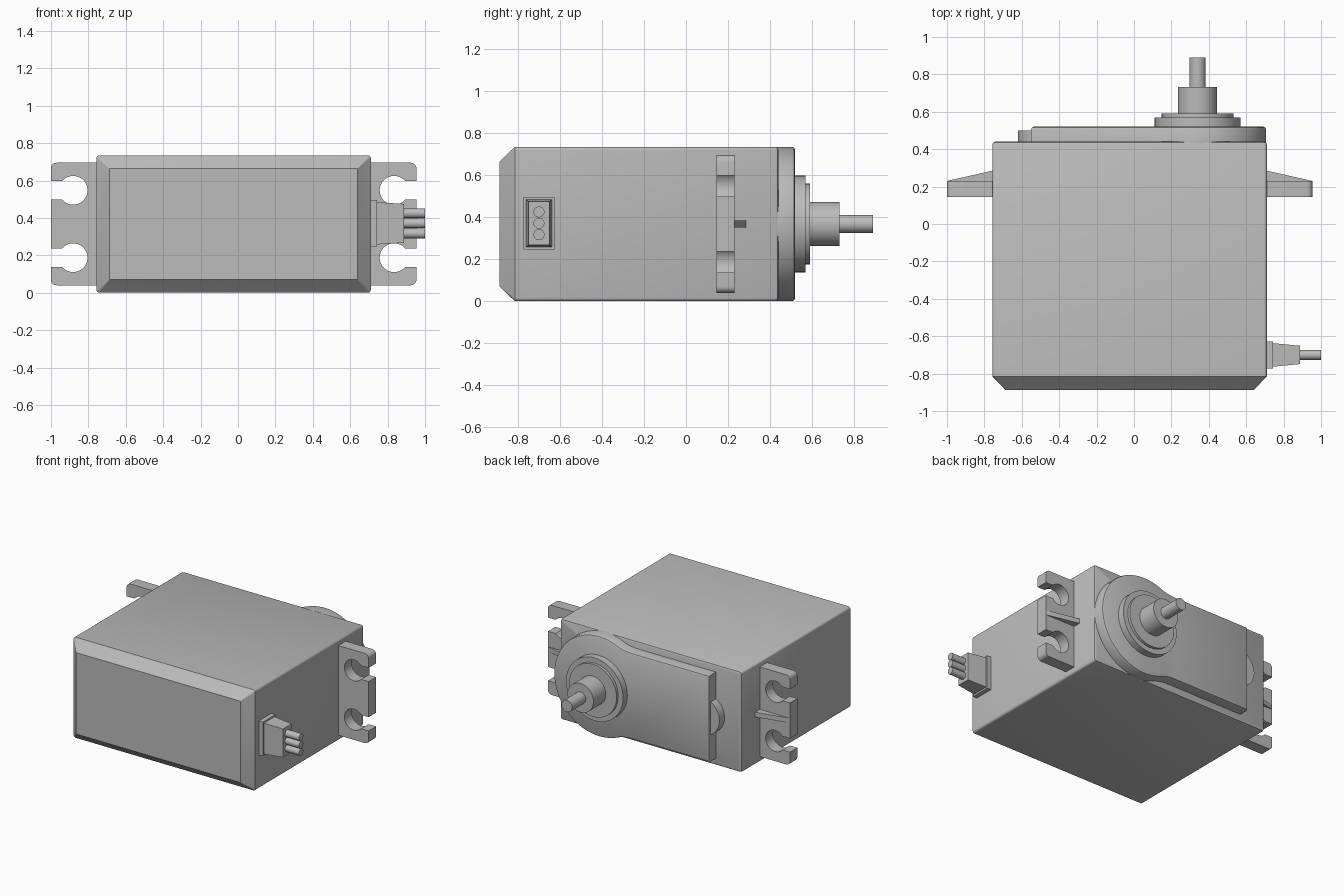
import bpy, bmesh, math
from mathutils import Matrix, Vector

if "Cube" in bpy.data.objects:
    bpy.data.objects.remove(bpy.data.objects["Cube"])

grey = bpy.data.materials.new("plastic_grey")
grey.diffuse_color = (0.5, 0.5, 0.5, 1)
grey.use_nodes = True
grey.node_tree.nodes["Principled BSDF"].inputs["Base Color"].default_value = grey.diffuse_color

CX = -0.0235        # case centre in x
CZ = 0.3675         # case centre in z
AX = 0.34           # output shaft axis in x


def finish(name, bm, bevel=0.0):
    bmesh.ops.recalc_face_normals(bm, faces=bm.faces)
    me = bpy.data.meshes.new(name)
    bm.to_mesh(me)
    bm.free()
    me.materials.append(grey)
    ob = bpy.data.objects.new(name, me)
    bpy.context.collection.objects.link(ob)
    bpy.context.view_layer.objects.active = ob
    ob.select_set(True)
    bpy.ops.object.shade_smooth_by_angle(angle=math.radians(32))
    ob.select_set(False)
    return ob


def arc(cx, cz, r, a0, a1, n):
    """Points on an arc, angles in degrees."""
    return [(cx + r * math.cos(math.radians(a0 + (a1 - a0) * i / n)),
             cz + r * math.sin(math.radians(a0 + (a1 - a0) * i / n))) for i in range(n + 1)]


def loft(name, rings):
    """Closed solid through matching rings of 3D points."""
    bm = bmesh.new()
    vs = [[bm.verts.new(p) for p in ring] for ring in rings]
    n = len(vs[0])
    for a, b in zip(vs, vs[1:]):
        for i in range(n):
            bm.faces.new((a[i], a[(i + 1) % n], b[(i + 1) % n], b[i]))
    bm.faces.new(vs[0])
    bm.faces.new(vs[-1][::-1])
    return finish(name, bm)


def extrude(name, pts, y0, y1):
    return loft(name, [[(x, y, z) for x, z in pts] for y in (y0, y1)])


def rounded_rect(hx, hz, r, n=4):
    pts = []
    for k, (sx, sz) in enumerate(((1, 1), (-1, 1), (-1, -1), (1, -1))):
        pts += arc(CX + sx * (hx - r), CZ + sz * (hz - r), r, 90 * k, 90 * k + 90, n)
    return pts


# Case: rounded box with chamfered front and softened back rim
HX, HZ = 0.7335, 0.3675
rings = []
for y, inset, r in ((-0.888, 0.07, 0.003), (-0.815, 0.0, 0.016), (0.425, 0.0, 0.016),
                    (0.435, 0.004, 0.014), (0.44, 0.014, 0.008)):
    rings.append([(x, y, z) for x, z in rounded_rect(HX - inset, HZ - inset, r)])
loft("case", rings)


# Gear cover: round end blended by fillets into a straight plate
def cover_outline(d):
    R, h, f = 0.367 - d, 0.315 - d, 0.3 + d
    dx = math.sqrt((R + f) ** 2 - (h + f) ** 2)
    t = math.degrees(math.atan2(h + f, -dx))
    top = arc(AX, CZ, R, 0, t, 28)
    top += arc(AX - dx, CZ + h + f, f, t - 180, -90, 8)[1:]
    top.append((-0.55 + d, CZ + h))
    return top + [(x, 2 * CZ - z) for x, z in top[:0:-1]]


loft("gear_cover", [[(x, y, z) for x, z in cover_outline(d)]
                    for y, d in ((0.43, 0.0), (0.505, 0.0), (0.515, 0.004), (0.52, 0.014))])

# Rounded tab at the end of the cover
extrude("cover_tab", arc(-0.482, CZ, 0.138, 110, 250, 20), 0.43, 0.5)

# Stepped collar, boss and output shaft
for name, r, y0, y1 in (("collar_lower", 0.23, 0.51, 0.57), ("collar_upper", 0.192, 0.56, 0.59),
                        ("shaft_boss", 0.105, 0.58, 0.732), ("output_shaft", 0.043, 0.72, 0.89)):
    extrude(name, arc(AX, CZ, r, 0, 360, 48)[:-1], y0, y1)

# Mounting flanges with open keyhole slots, and a tapered rib on each
for side, s in (("left", -1), ("right", 1)):
    inner, outer, hole_x = 0.72, 0.9775, 0.858
    rh, slot, hz, c = 0.077, 0.05, 0.18, 0.03
    a = math.degrees(math.asin(slot / rh))
    half = [(outer, 0.0)]
    half += [(outer, hz - slot)]
    half += arc(hole_x, hz, rh, -a, -360 + a, 28)
    half += [(outer, hz + slot)]
    half += arc(outer - c, 0.3275 - c, c, 0, 90, 5)
    half += [(inner, 0.3275)]
    pts = half + [(u, -w) for u, w in half[:0:-1]]
    extrude(side + "_flange", [(CX + s * u, CZ + w) for u, w in pts], 0.145, 0.23)
    rib = ((inner, 0.2), (outer, 0.2), (outer, 0.23), (0.7335, 0.285), (inner, 0.285))
    loft(side + "_rib", [[(CX + s * u, y, z) for u, y in rib] for z in (0.35, 0.385)])


# Cable strain relief: base plate, tapered block and three wires
def block(name, sections):
    loft(name, [[(x, -0.70 + sy * hy, 0.371 + sz * hz)
                 for sy, sz in ((-1, -1), (1, -1), (1, 1), (-1, 1))] for x, hy, hz in sections])


block("cable_base", ((0.70, 0.073, 0.125), (0.743, 0.073, 0.125)))
block("cable_boot", ((0.74, 0.063, 0.113), (0.888, 0.049, 0.104)))
for i in range(3):
    ring = arc(-0.70, 0.371 + (i - 1) * 0.054, 0.026, 0, 360, 24)[:-1]
    loft("wire_%d" % (i + 1), [[(x, y, z) for y, z in ring] for x in (0.87, 1.0)])
